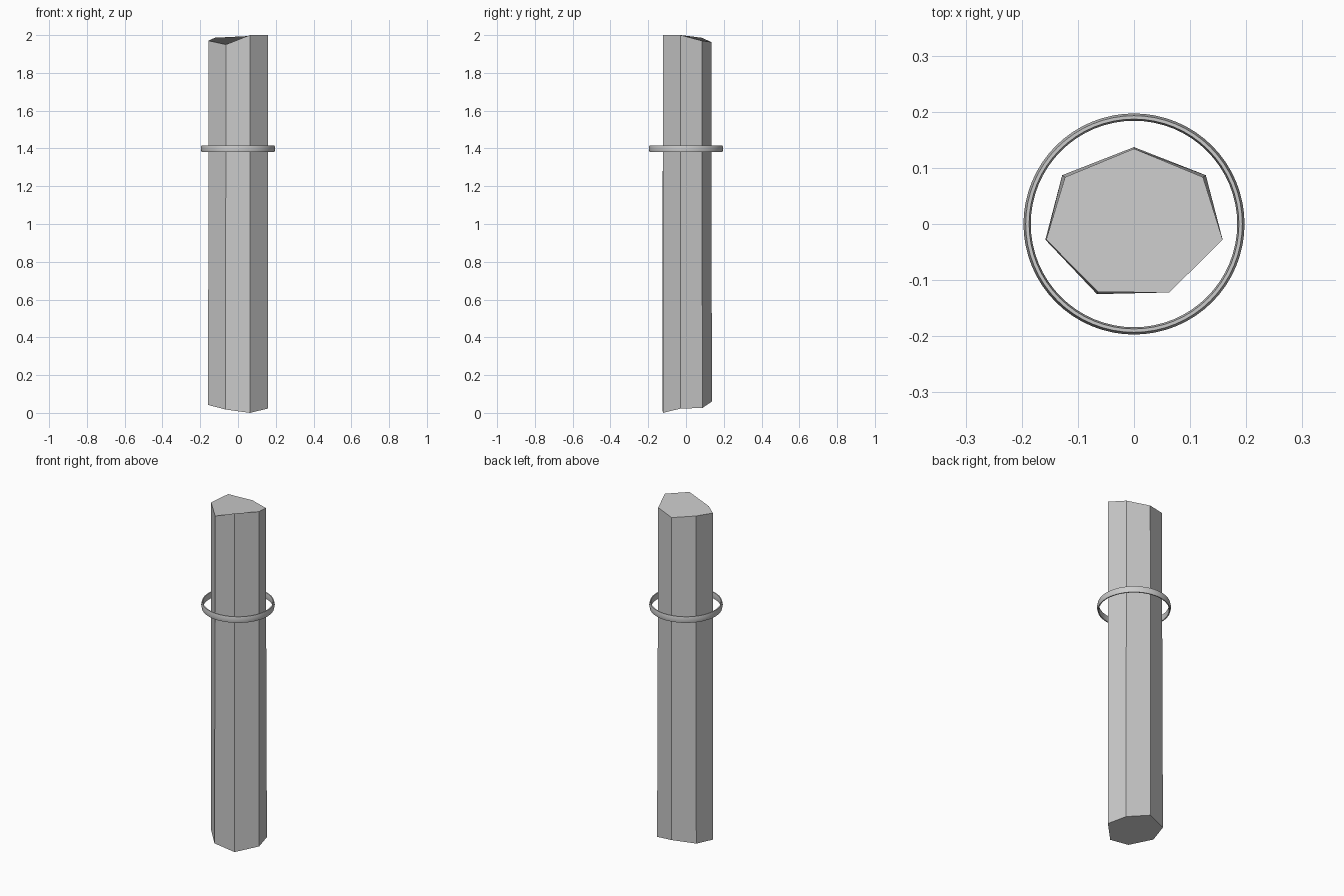
import bpy, bmesh, math

if "Cube" in bpy.data.objects:
    bpy.data.objects.remove(bpy.data.objects["Cube"])


def make_object(name, bm):
    bmesh.ops.recalc_face_normals(bm, faces=bm.faces)
    mesh = bpy.data.meshes.new(name)
    bm.to_mesh(mesh)
    bm.free()
    obj = bpy.data.objects.new(name, mesh)
    bpy.context.collection.objects.link(obj)
    return obj


# Seven-sided shaft with rough-cut ends: (x, y, bottom z, top z, top inset factor)
corners = [
    (0.0, 0.137, 0.060, 1.963, 0.98),
    (-0.128, 0.087, 0.054, 1.986, 0.96),
    (-0.158, -0.028, 0.042, 1.970, 0.99),
    (-0.066, -0.125, 0.018, 1.950, 0.97),
    (0.063, -0.122, 0.000, 2.000, 1.00),
    (0.158, -0.028, 0.023, 2.000, 1.00),
    (0.128, 0.087, 0.026, 1.970, 0.96),
]
bm = bmesh.new()
low = [bm.verts.new((x, y, z0)) for x, y, z0, z1, f in corners]
high = [bm.verts.new((x * f, y * f, z1)) for x, y, z0, z1, f in corners]
n = len(corners)
for i in range(n):
    j = (i + 1) % n
    bm.faces.new((low[i], low[j], high[j], high[i]))
bm.faces.new(high)
bm.faces.new(low[::-1])
make_object("shaft", bm)

# Thin, slightly bulging band floating around the shaft
profile = [(0.184, 0), (0.187, 0.018), (0.193, 0.018),
           (0.197, 0), (0.193, -0.018), (0.187, -0.018)]
bm = bmesh.new()
steps = 64
loops = []
for i in range(steps):
    a = 2 * math.pi * i / steps
    loops.append([bm.verts.new((r * math.cos(a), r * math.sin(a), 1.398 + z))
                  for r, z in profile])
m = len(profile)
for i in range(steps):
    a, b = loops[i], loops[(i + 1) % steps]
    for k in range(m):
        l = (k + 1) % m
        bm.faces.new((a[k], b[k], b[l], a[l]))
ring = make_object("ring_band", bm)
bpy.context.view_layer.objects.active = ring
ring.select_set(True)
bpy.ops.object.shade_smooth_by_angle(angle=math.radians(30))
